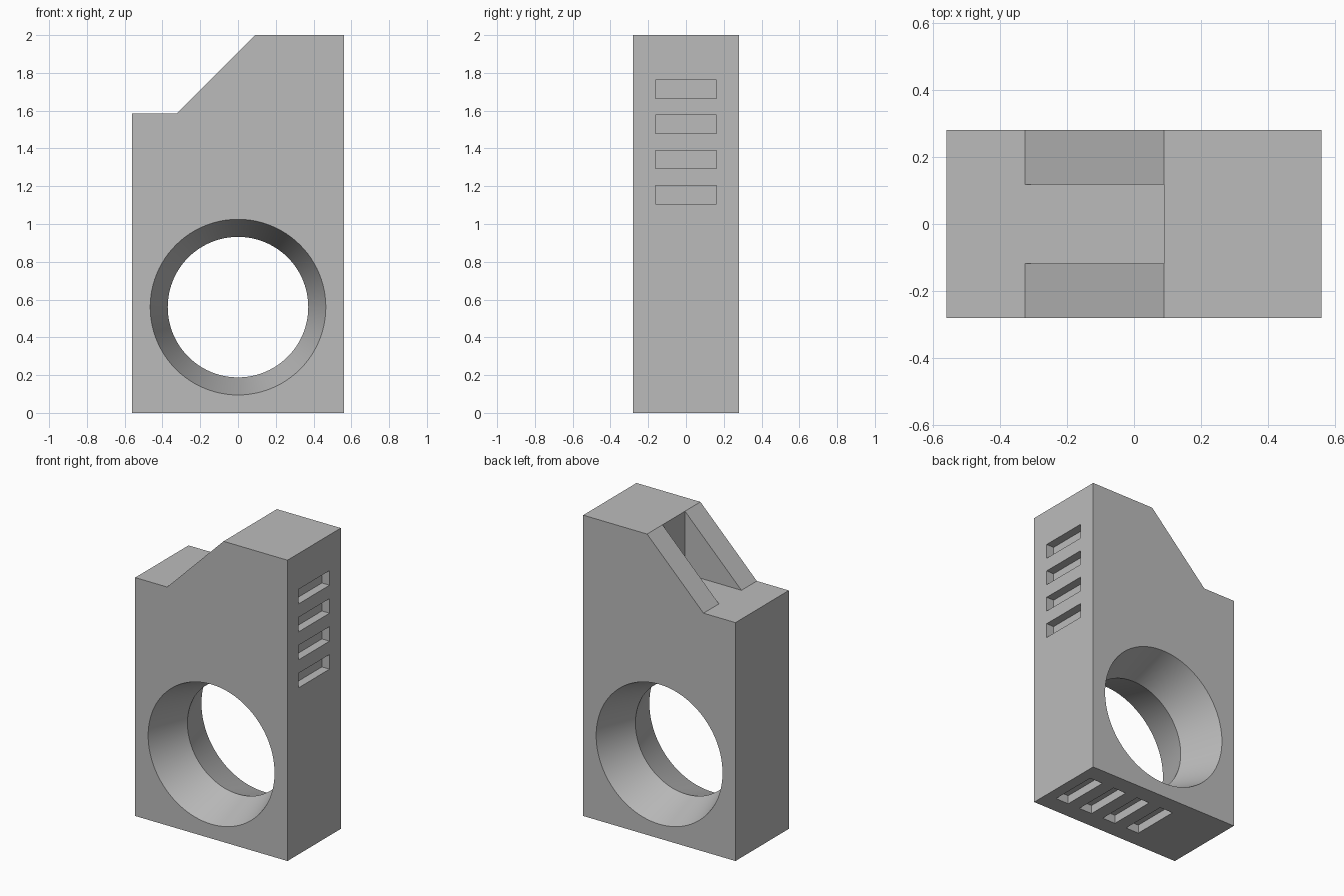
import bpy
import bmesh
from math import cos, sin, pi, radians

cube = bpy.data.objects.get("Cube")
if cube:
    bpy.data.objects.remove(cube, do_unlink=True)

HALF_W, HALF_D, HEIGHT = 0.56, 0.28, 2.0
LEDGE, SLOPE_LOW, SLOPE_HIGH = 1.585, -0.325, 0.09
HOLE_Z, WAIST_R, RIM_R = 0.56, 0.372, 0.465
VENT_HALF, VENT_W, VENT_PITCH, VENT_DEPTH = 0.162, 0.097, 0.186, 0.056

grey = bpy.data.materials.new("plain grey")
grey.use_nodes = True
grey.diffuse_color = (0.5, 0.5, 0.5, 1)
grey.node_tree.nodes["Principled BSDF"].inputs["Base Color"].default_value = (0.5, 0.5, 0.5, 1)


def loft(name, rings):
    """Closed solid through a list of equal-sized point rings."""
    bm = bmesh.new()
    loops = [[bm.verts.new(p) for p in ring] for ring in rings]
    n = len(loops[0])
    for a, b in zip(loops, loops[1:]):
        for i in range(n):
            j = (i + 1) % n
            bm.faces.new((a[i], a[j], b[j], b[i]))
    bm.faces.new(loops[0])
    bm.faces.new(loops[-1])
    bmesh.ops.recalc_face_normals(bm, faces=bm.faces)
    mesh = bpy.data.meshes.new(name)
    bm.to_mesh(mesh)
    bm.free()
    mesh.materials.append(grey)
    obj = bpy.data.objects.new(name, mesh)
    bpy.context.collection.objects.link(obj)
    return obj


def prism(name, outline, half_depth):
    """Extrude an x-z outline along y."""
    return loft(name, [[(x, y, z) for x, z in outline] for y in (-half_depth, half_depth)])


def box(name, x0, x1, z0, z1, half_depth):
    return prism(name, [(x0, z0), (x1, z0), (x1, z1), (x0, z1)], half_depth)


def circle(y, r, n=96):
    return [(r * cos(2 * pi * i / n), y, HOLE_Z + r * sin(2 * pi * i / n)) for i in range(n)]


# Main block with sloped shoulder
body = prism("body", [(-HALF_W, 0), (HALF_W, 0), (HALF_W, HEIGHT), (SLOPE_HIGH, HEIGHT),
                      (SLOPE_LOW, LEDGE), (-HALF_W, LEDGE)], HALF_D)

# Round opening flaring from the waist to both faces
over = 0.02
end_r = RIM_R + over * (RIM_R - WAIST_R) / HALF_D
cutters = [loft("opening_cutter", [circle(-HALF_D - over, end_r), circle(0, WAIST_R),
                                   circle(HALF_D + over, end_r)])]

# Notch through the middle of the slope
cutters.append(box("notch_cutter", SLOPE_LOW, SLOPE_HIGH, LEDGE, HEIGHT + 0.2, 0.118))

# Four vents in the tall side and four underneath
for i in range(4):
    top = HEIGHT - 0.238 - i * VENT_PITCH
    cutters.append(box("side_vent_cutter", HALF_W - VENT_DEPTH, HALF_W + 0.1,
                       top - VENT_W, top, VENT_HALF))
    right = HALF_W - 0.075 - i * VENT_PITCH
    cutters.append(box("base_vent_cutter", right - VENT_W, right, -0.1, VENT_DEPTH, VENT_HALF))

bpy.ops.object.select_all(action='DESELECT')
bpy.context.view_layer.objects.active = body
body.select_set(True)
for cutter in cutters:
    cutter.hide_render = True
    mod = body.modifiers.new("cut", 'BOOLEAN')
    mod.operation = 'DIFFERENCE'
    mod.solver = 'EXACT'
    mod.object = cutter
    bpy.ops.object.modifier_apply(modifier=mod.name)
    bpy.data.objects.remove(cutter, do_unlink=True)

bpy.ops.object.shade_smooth_by_angle(angle=radians(25))
